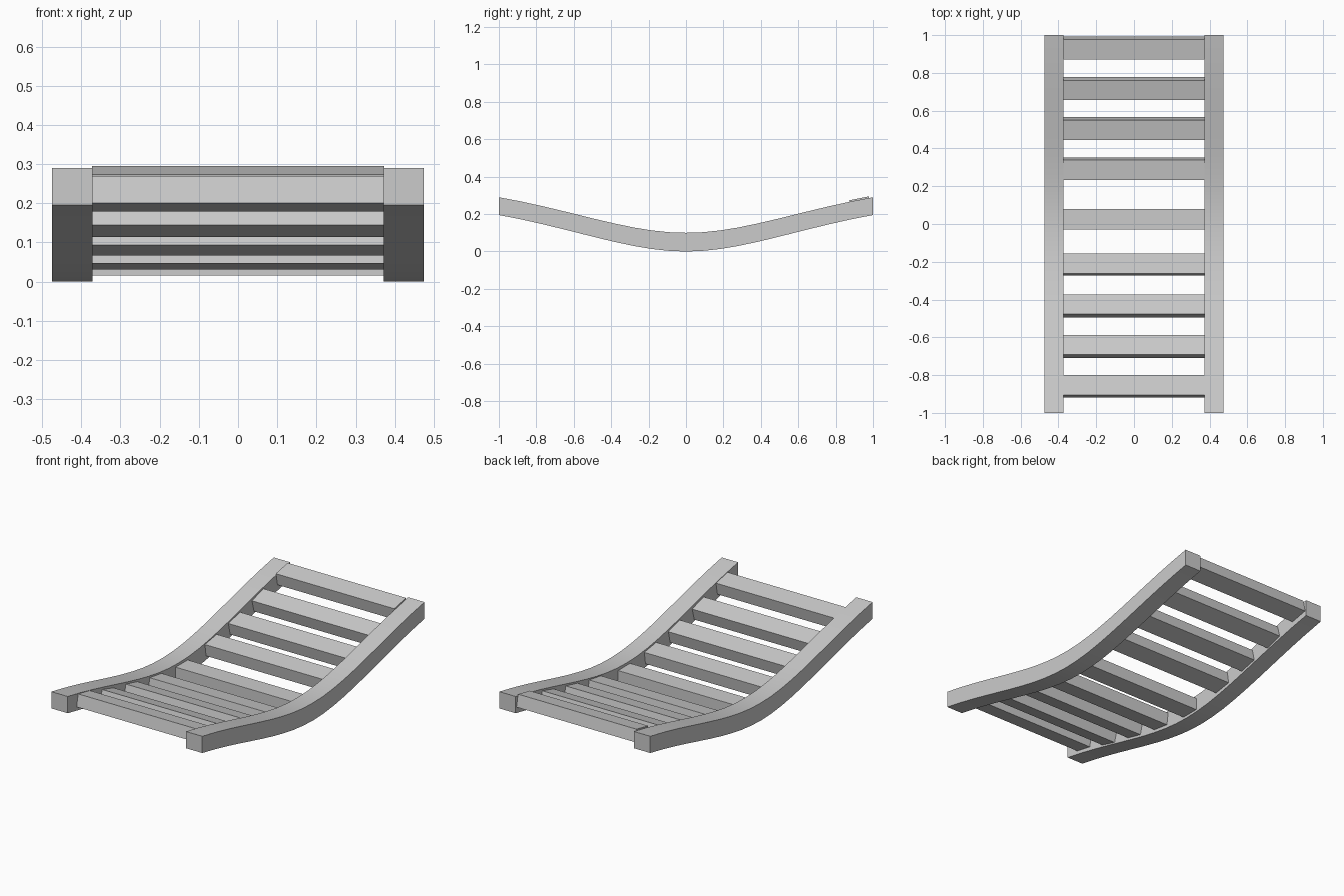
import bpy, bmesh
from math import atan
from mathutils import Vector, Matrix

if "Cube" in bpy.data.objects:
    bpy.data.objects.remove(bpy.data.objects["Cube"])


def make_object(name, bm):
    bmesh.ops.recalc_face_normals(bm, faces=bm.faces)
    mesh = bpy.data.meshes.new(name)
    bm.to_mesh(mesh)
    bm.free()
    obj = bpy.data.objects.new(name, mesh)
    bpy.context.collection.objects.link(obj)
    return obj


# Lower edge of a rail: a dipped curve, the same towards both ends
def half_curve(steps=10):
    p = [Vector(c) for c in ((0, 0), (0.3, 0), (0.6, 0.123), (1, 0.195))]
    pts = []
    for i in range(steps + 1):
        t = i / steps
        s = 1 - t
        pts.append(p[0]*s**3 + p[1]*3*s*s*t + p[2]*3*s*t*t + p[3]*t**3)
    return pts


half = half_curve()
path = [(-y, z) for y, z in reversed(half[1:])] + [(y, z) for y, z in half]


# Curved side rails, a rectangular section swept along the path
def side_rail(name, x0, x1):
    bm = bmesh.new()
    rings = []
    for y, z in path:
        top = z + 0.1 - 0.005 * abs(y)
        rings.append([bm.verts.new(c) for c in
                      ((x0, y, z), (x1, y, z), (x1, y, top), (x0, y, top))])
    for a, b in zip(rings, rings[1:]):
        for i in range(4):
            j = (i + 1) % 4
            bm.faces.new((a[i], a[j], b[j], b[i]))
    bm.faces.new(rings[0])
    bm.faces.new(rings[-1])
    obj = make_object(name, bm)
    bpy.ops.object.select_all(action='DESELECT')
    bpy.context.view_layer.objects.active = obj
    obj.select_set(True)
    bpy.ops.object.shade_smooth_by_angle()


side_rail("left_rail", -0.475, -0.372)
side_rail("right_rail", 0.372, 0.475)

# Slats between the rails: centre y, centre z, slope
slats = [(-0.86, 0.224, -0.20), (-0.648, 0.163, -0.29), (-0.433, 0.114, -0.25),
         (-0.215, 0.073, -0.15), (0.025, 0.051, 0.0), (0.292, 0.089, 0.16),
         (0.505, 0.132, 0.23), (0.718, 0.183, 0.28), (0.932, 0.250, 0.20)]
for i, (y, z, slope) in enumerate(slats, 1):
    bm = bmesh.new()
    size = Matrix.Diagonal((0.746, 0.108, 0.07, 1))
    place = Matrix.Translation((0, y, z)) @ Matrix.Rotation(atan(slope), 4, 'X')
    bmesh.ops.create_cube(bm, size=1, matrix=place @ size)
    make_object(f"slat_{i}", bm)
